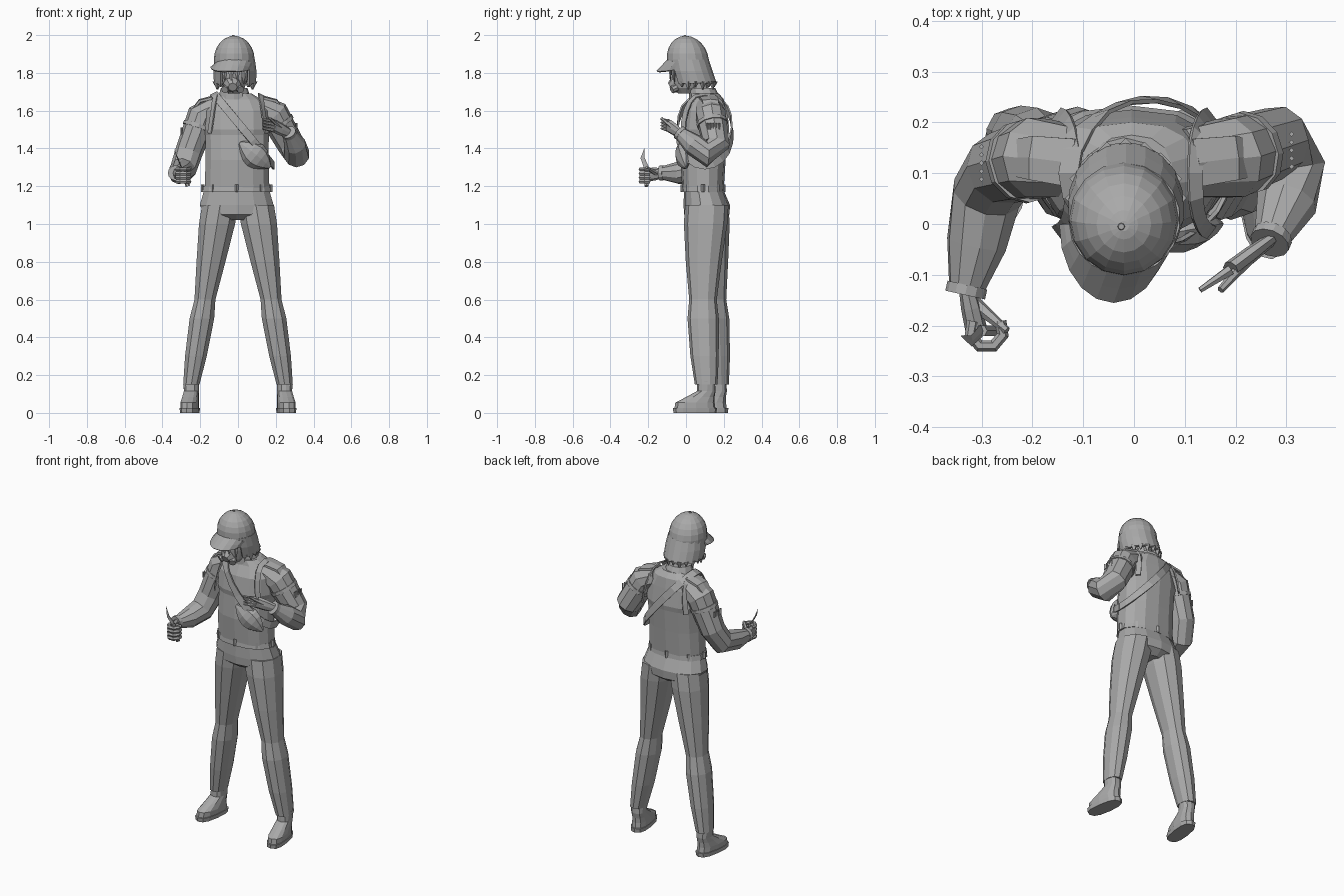
import bpy, bmesh
from math import sin, cos, pi, radians, copysign
from mathutils import Vector, Matrix

if "Cube" in bpy.data.objects:
    bpy.data.objects.remove(bpy.data.objects["Cube"], do_unlink=True)

colour = (0.4, 0.4, 0.4, 1)
grey = bpy.data.materials.new("plain_grey")
grey.use_nodes = True
grey.diffuse_color = colour
grey.node_tree.nodes["Principled BSDF"].inputs["Base Color"].default_value = colour

X, Y, Z = Matrix.Identity(3)


def skin(name, rings, closed=True, thickness=0):
    """Bridge equal rings of points; closed rings get end caps."""
    bm = bmesh.new()
    rows = [[bm.verts.new(point) for point in ring] for ring in rings]
    count = len(rows[0])
    for low, high in zip(rows, rows[1:]):
        for i in range(count if closed else count - 1):
            j = (i + 1) % count
            bm.faces.new((low[i], low[j], high[j], high[i]))
    if closed:
        bm.faces.new(rows[0])
        bm.faces.new(rows[-1])
    bmesh.ops.recalc_face_normals(bm, faces=bm.faces)
    mesh = bpy.data.meshes.new(name)
    bm.to_mesh(mesh)
    bm.free()
    mesh.materials.append(grey)
    obj = bpy.data.objects.new(name, mesh)
    bpy.context.collection.objects.link(obj)
    if thickness:
        modifier = obj.modifiers.new("thickness", "SOLIDIFY")
        modifier.thickness = thickness
        modifier.offset = 0
    return obj


def bulge(value, power):
    return copysign(abs(value) ** power, value)


def ellipse(centre, u, v, sides, power=1, span=360):
    """Ring, or an arc that leaves a gap towards the front."""
    steps = sides if span == 360 else sides - 1
    angles = [radians(90 - span / 2 + span * i / steps) for i in range(sides)]
    return [centre + u * bulge(cos(a), power) + v * bulge(sin(a), power) for a in angles]


def stack(name, rows, x=0.0, sides=12, power=1, span=360, thickness=0):
    """Level rings given as y, z, half width, half depth."""
    rings = [ellipse(Vector((x, y, z)), X * width, Y * depth, sides, power, span)
             for y, z, width, depth in rows]
    return skin(name, rings, span == 360, thickness)


def tube(name, points, radii, sides=8, across=Y, flat=1):
    """Rings square to a path."""
    points = [Vector(point) for point in points]
    last = len(points) - 1
    rings = []
    for i, (point, radius) in enumerate(zip(points, radii)):
        along = (points[min(i + 1, last)] - points[max(i - 1, 0)]).normalized()
        across = (across - along * across.dot(along)).normalized()
        rings.append(ellipse(point, across * radius, along.cross(across) * radius * flat, sides))
    return skin(name, rings)


def ribbon(name, points, width):
    """Flat band lying on the upper body."""
    points = [Vector(point) for point in points]
    last = len(points) - 1
    looped = (points[0] - points[last]).length < width / 4
    rows = []
    for i, point in enumerate(points):
        before = points[last - 1] if looped and i == 0 else points[max(i - 1, 0)]
        after = points[1] if looped and i == last else points[min(i + 1, last)]
        outward = point - Y * 0.1
        outward.z = max(0, point.z - 1.6) * 3
        half = (after - before).cross(outward).normalized() * width / 2
        rows.append((point - half, point + half))
    skin(name, rows, False, 0.008)


# Jacket, collar and neck
stack("jacket", [(.09, 1.19, .175, .11), (.09, 1.34, .17, .12), (.1, 1.47, .172, .12),
                 (.1, 1.5, .18, .125), (.1, 1.6, .175, .11), (.11, 1.66, .13, .09),
                 (.1, 1.69, .08, .075)], -.005, 14, .85)
stack("collar", [(.1, 1.66, .09, .085), (.085, 1.72, .07, .07)], -.02)
stack("neck", [(.085, 1.67, .05, .05), (.05, 1.78, .05, .05)], -.02, 10)

# Trouser hips, waistband and belt loops
stack("trouser_hips", [(.09, 1.2, .17, .1), (.11, 1.1, .2, .123), (.11, 1.05, .17, .12),
                       (.11, 1.02, .07, .08)], -.007, 14, .9)
stack("waistband", [(.09, 1.17, .186, .114), (.09, 1.2, .18, .11)], -.007, 14, .9)
for spot in ellipse(Vector((-.007, .09, 1.17)), X * .18, Y * .11, 8):
    tube("belt_loop", [spot, spot + Z * .04], [.01, .01], 4)

# Trouser legs and shoes; the left leg stands further forward
leg_heights = [1.1, 1, .8, .6, .5, .3, .15]
leg_widths = [.1, .1, .08, .058, .068, .06, .045]
for side, sign, setback, bend in (("left", 1, 0, -.02), ("right", -1, .06, 0)):
    rings = []
    for height, width in zip(leg_heights, leg_widths):
        drop = 1.1 - height
        centre = Vector((sign * (.095 + .16 * drop),
                         .11 + setback * drop + bend * sin(pi * drop), height))
        rings.append(ellipse(centre, X * width, Y * (width + .015), 10, .9))
    skin(side + "_trouser_leg", rings)
    ankle = Matrix.Translation((centre.x, centre.y, 0))
    turn = Matrix.Rotation(radians(sign * 8), 4, "Z")
    sole = stack(side + "_sole", [(-.06, 0, .047, .115), (-.06, .025, .05, .118)], power=.75)
    shoe = stack(side + "_shoe", [(-.06, .02, .047, .11), (-.06, .055, .047, .105),
                                  (-.03, .085, .043, .075), (0, .115, .04, .05),
                                  (0, .17, .043, .047)], power=.8)
    for part in (sole, shoe):
        part.data.transform(ankle @ turn)

# Sleeves with bands, stitching and cuffs
arms = {
    "right": [(-.1, .12, 1.62), (-.19, .13, 1.57), (-.26, .11, 1.38),
              (-.29, .06, 1.29), (-.31, -.04, 1.27), (-.33, -.13, 1.27)],
    "left": [(.1, .12, 1.62), (.19, .13, 1.58), (.28, .16, 1.42),
             (.31, .11, 1.37), (.3, .04, 1.42), (.27, -.03, 1.48)]}
for side, path in arms.items():
    tube(side + "_sleeve", path, [.07, .082, .073, .07, .06, .035], 10)
    joints = [Vector(joint) for joint in path]
    for name, start, end, radius in (("sleeve_band", 1, 2, .083), ("cuff", 4, 5, .04)):
        top, bottom = joints[start], joints[end]
        step = (bottom - top).normalized() * .01
        middle = top.lerp(bottom, .3 if start == 1 else 1)
        tube(f"{side}_{name}", [middle - step, middle + step], [radius, radius], 12)
    outward = X * copysign(.075, joints[0].x)
    for i in range(5):
        stitch = joints[1].lerp(joints[2], .5) + outward + Y * (i - 2) * .016
        tube(side + "_stitch", [stitch, stitch + Z * .035], [.005, .005], 4)

# Open left hand
wrist, knuckle, tip = Vector((.27, -.03, 1.48)), Vector((.19, -.09, 1.52)), Vector((.13, -.13, 1.53))
tube("left_palm", [wrist, wrist.lerp(knuckle, .5), knuckle], [.025, .033, .035], across=Z, flat=.5)
for i in range(4):
    spread = Z * (.024 - .016 * i)
    tube("left_finger", [knuckle + spread, tip + spread], [.011, .006], 6)
tube("left_thumb", [wrist.lerp(knuckle, .4), tip + X * .04 + Z * .03], [.014, .007], 6)

# Right fist curled around a knife
grip = Vector((-.29, -.21, 1.26))
wrist = Vector((-.33, -.12, 1.27))
tube("right_palm", [wrist, wrist.lerp(grip, .5) - X * .01, grip - X * .02],
     [.026, .034, .036], across=Z, flat=.6)
for i in range(4):
    height = Z * (.03 - .022 * i)
    curl = ellipse(grip + height, X * .033, Y * -.033, 6, span=250)
    tube("right_finger", curl, [.012] * 6, 6, Z)
tube("right_thumb", [wrist.lerp(grip, .4), grip + X * .04 + Z * .04], [.015, .008], 6)
hilt = grip + Z * .04 - X * .01
tube("knife_handle", [hilt + X * .035 - Z * .1, hilt], [.012, .012], 6)
tube("knife_blade", [hilt, hilt - X * .02 - Y * .02 + Z * .05, hilt - X * .04 - Y * .01 + Z * .1],
     [.013, .011, .001], 4, flat=.25)

# Cross strap, pouch and shoulder straps
turns = [pi * i / 10 for i in range(21)]
ribbon("cross_strap", [(.03 + .158 * cos(a), .1 + .145 * sin(a), 1.5 - .19 * cos(a))
                       for a in turns], .042)
fractions = [i / 6 for i in range(7)]
pouch_top, pouch_end = Vector((.01, -.03, 1.43)), Vector((.17, 0, 1.3))
tube("pouch", [pouch_top.lerp(pouch_end, f) for f in fractions],
     [.01 + .06 * sin(pi * f) for f in fractions], across=Z, flat=.6)
for side, sign in (("left", 1), ("right", -1)):
    ribbon(side + "_shoulder_strap",
           [(sign * (.15 - .03 * sin(a)), .1 - .115 * bulge(cos(a), .7), 1.48 + .205 * sin(a))
            for a in turns[:11]], .03)
    tube(side + "_shoulder_flap", [(sign * .12, .12, 1.67), (sign * .2, .13, 1.65),
                                   (sign * .24, .13, 1.6)], [.055, .05, .04], 6, flat=.25)

# Head and breathing mask
stack("head", [(0, 1.69, .03, .04), (0, 1.72, .055, .068), (.01, 1.78, .075, .085),
               (.01, 1.87, .085, .09)], -.02)
mouth = Vector((-.028, -.03, 1.745))
tube("face_mask", [mouth, mouth - Y * .035 - Z * .01, mouth - Y * .055 - Z * .02], [.05, .042, .024])
for sign in (-1, 1):
    filter_back = mouth + X * sign * .028 - Y * .015 - Z * .02
    filter_front = filter_back + X * sign * .015 - Y * .03 - Z * .015
    tube("mask_filter", [filter_back, filter_front], [.02, .02])

# Hair shell with ragged tips and loose front strands
stack("hair", [(.01, 1.87, .1, .103), (.025, 1.81, .108, .108), (.045, 1.745, .106, .11)],
      -.016, 15, span=276, thickness=.014)
for i, root in enumerate(ellipse(Vector((-.016, .045, 1.755)), X * .1, Y * .104, 13, span=260)):
    tube("hair_tip", [root, root - Z * (.03 + .012 * (i % 2))], [.02, .003], 4)
for i in range(6):
    offset = (i - 2.5) * .034
    root = Vector((offset - .02, 9 * offset ** 2 - .085, 1.86))
    tube("hair_strand", [root, root - Z * .06, root - Z * (.12 - .02 * (i % 2))],
         [.014, .013, .002], 4, X, .5)

# Cap dome, button and tilted brim
dome = [(.01, 1.835, .107, .11)]
for i in range(6):
    rise = pi * i / 12
    dome.append((.01 - .012 * sin(rise), 1.87 + .126 * sin(rise), .108 * cos(rise), .111 * cos(rise)))
dome.append((-.004, 1.996, .01, .01))
stack("cap_dome", dome, -.02, 16)
stack("cap_button", [(-.005, 1.99, .009, .009), (-.005, 2, .006, .006)], -.025, 8)
brim = []
for reach in (0, .5, 1):
    brim.append([(-.02 - .02 * reach + .104 * cos(a), -(.096 + .056 * reach) * sin(a),
                  1.84 + .028 * sin(a) - .06 * reach * sin(a) - .012 * reach * abs(cos(a)))
                 for a in turns[:11]])
skin("cap_brim", brim, False, .009)
